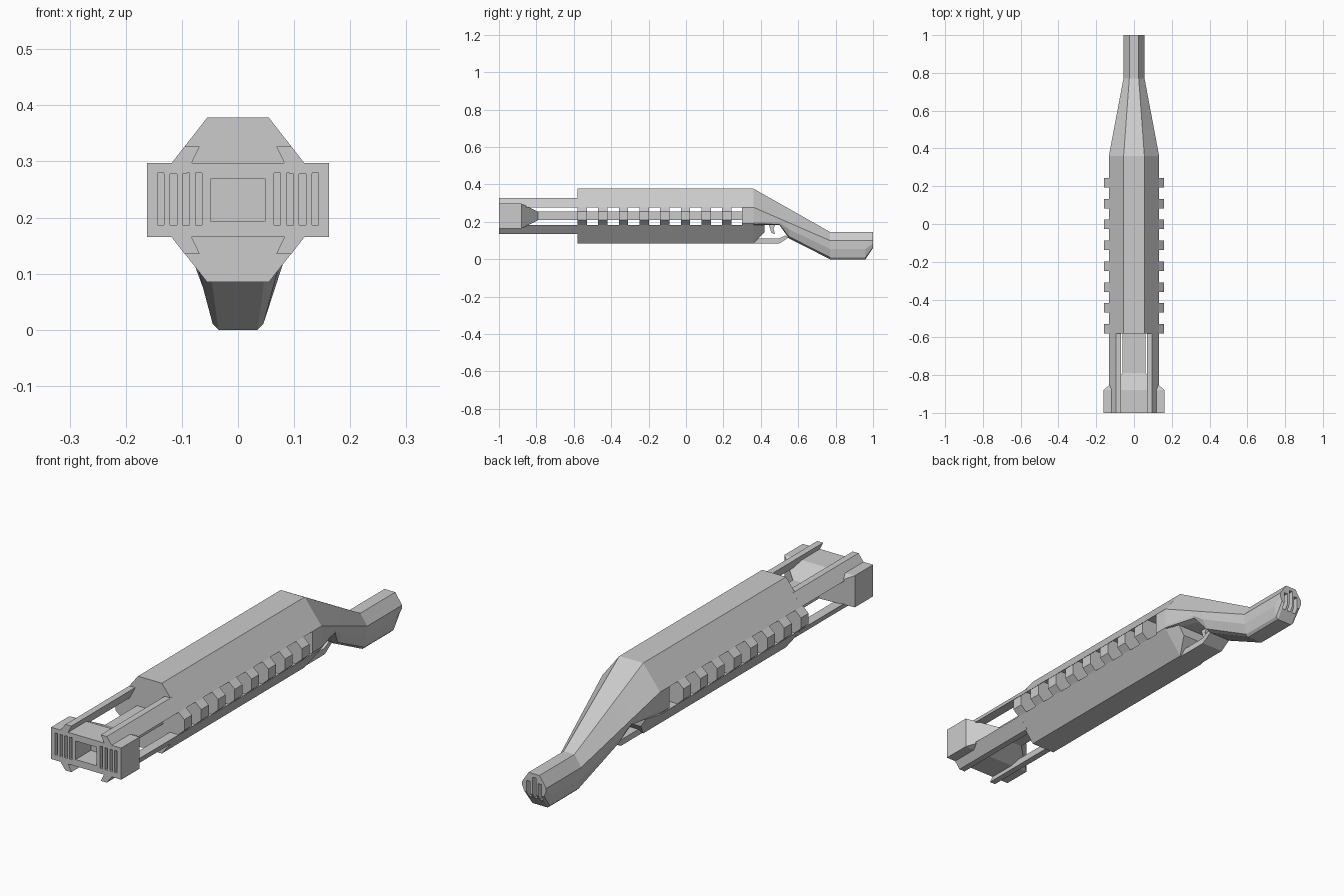
import bpy, bmesh

if "Cube" in bpy.data.objects:
    bpy.data.objects.remove(bpy.data.objects["Cube"])

ZC = 0.231  # mirror height of the upper and lower shells


def make(name, verts, faces):
    me = bpy.data.meshes.new(name)
    bm = bmesh.new()
    vs = [bm.verts.new(v) for v in verts]
    for f in faces:
        bm.faces.new([vs[i] for i in f])
    bmesh.ops.recalc_face_normals(bm, faces=bm.faces)
    bm.to_mesh(me)
    bm.free()
    ob = bpy.data.objects.new(name, me)
    bpy.context.collection.objects.link(ob)
    return ob


def loft(name, rings):
    """rings: list of (y, [(x, z), ...]) closed outlines joined along y."""
    n = len(rings[0][1])
    verts = [(x, y, z) for y, ring in rings for x, z in ring]
    faces = [list(range(n)), list(range((len(rings) - 1) * n, len(rings) * n))]
    for r in range(len(rings) - 1):
        for i in range(n):
            j = (i + 1) % n
            faces.append([r * n + i, r * n + j, (r + 1) * n + j, (r + 1) * n + i])
    return make(name, verts, faces)


def sym(half):
    """Close a right-hand half outline with its mirror image."""
    return half + [(-x, z) for x, z in reversed(half)]


def rect(hx, z0, z1):
    return sym([(hx, z1), (hx, z0)])


def side_plate(name, pts, hx):
    """Extrude a (y, z) outline across x."""
    n = len(pts)
    verts = [(s * hx, y, z) for s in (-1, 1) for y, z in pts]
    faces = [list(range(n)), list(range(n, 2 * n))]
    faces += [[i, (i + 1) % n, n + (i + 1) % n, n + i] for i in range(n)]
    return make(name, verts, faces)


def cut(ob, x, hx, y0, y1, z0, z1):
    c = loft("cutter", [(y, [(x - hx, z0), (x + hx, z0), (x + hx, z1), (x - hx, z1)]) for y in (y0, y1)])
    c.hide_render = True
    m = ob.modifiers.new("cut", 'BOOLEAN')
    m.object, m.operation, m.solver = c, 'DIFFERENCE', 'EXACT'
    bpy.context.view_layer.objects.active = ob
    bpy.ops.object.modifier_apply(modifier=m.name)
    bpy.data.objects.remove(c)


# Muzzle block, tapering back into the core bar
muzzle = loft("muzzle_block", [(-1, rect(.162, .165, .297)), (-.88, rect(.162, .165, .297)),
                               (-.79, rect(.06, .209, .254))])
cut(muzzle, 0, .048, -1.1, -.9, .193, .27)
for s in (-1, 1):
    for i in range(4):
        cut(muzzle, s * (.07 + .0225 * i), .006, -1.1, -.96, .187, .279)

# Core bar running through the body
loft("core_bar", [(-.8, rect(.06, .209, .254)), (.31, rect(.06, .209, .254))])

# Cooling fins
for i in range(8):
    y = -.58 + .1105 * i
    fin = sym([(.13, .28), (.159, .254), (.159, .209), (.13, .183)])
    loft(f"cooling_fin_{i + 1}", [(y, fin), (y + .05, fin)])

# Upper shell
top = sym([(.055, .378), (.133, .278)])
loft("upper_shell", [(-.58, top), (.30, top)])

# Lower shell with tapered rear
low = sym([(.133, .184), (.055, .085)])
loft("lower_shell", [(-.58, low), (.36, low), (.42, sym([(.112, .184), (.085, .145)]))])

# Four open rails reaching to the muzzle
rail = [(.068, .327), (.095, .327), (.133, .278), (.092, .278)]
for sx, side in ((1, "right"), (-1, "left")):
    for up, level in ((True, "upper"), (False, "lower")):
        ring = [(sx * x, z if up else 2 * ZC - z) for x, z in rail]
        loft(f"{level}_{side}_rail", [(-1, ring), (-.57, ring)])


# Neck and stock: body section sloping down to the butt
def stock_ring(y, lower):
    t = min(max((y - .36) / .41, 0), 1)
    upper = [(.055 - .03 * t, .378 - .232 * t), (.133 - .077 * t, .278 - .178 * t)]
    return (y, sym(upper + lower))


butt = [(.055, .055), (.045, .01), (.035, 0)]
stock = loft("stock", [
    stock_ring(.30, [(.133, .2), (.133, .19), (.128, .184)]),
    stock_ring(.36, [(.133, .2), (.133, .19), (.128, .184)]),
    stock_ring(.50, [(.104, .195), (.098, .186), (.06, .182)]),
    stock_ring(.55, [(.094, .16), (.075, .122), (.05, .112)]),
    stock_ring(.77, butt),
    stock_ring(.96, butt),
    stock_ring(1.0, [(.055, .085), (.046, .065), (.036, .06)])])
for x, z1 in ((-.026, .11), (0, .13), (.026, .11)):
    cut(stock, x, .008, .965, 1.1, .04, z1)

# Trigger guard and trigger
side_plate("trigger_guard", [(.35, .085), (.5, .085), (.55, .117), (.53, .127), (.495, .11), (.35, .11)], .05)
side_plate("trigger", [(.44, .19), (.48, .19), (.468, .165), (.475, .135), (.455, .142), (.45, .165)], .012)
